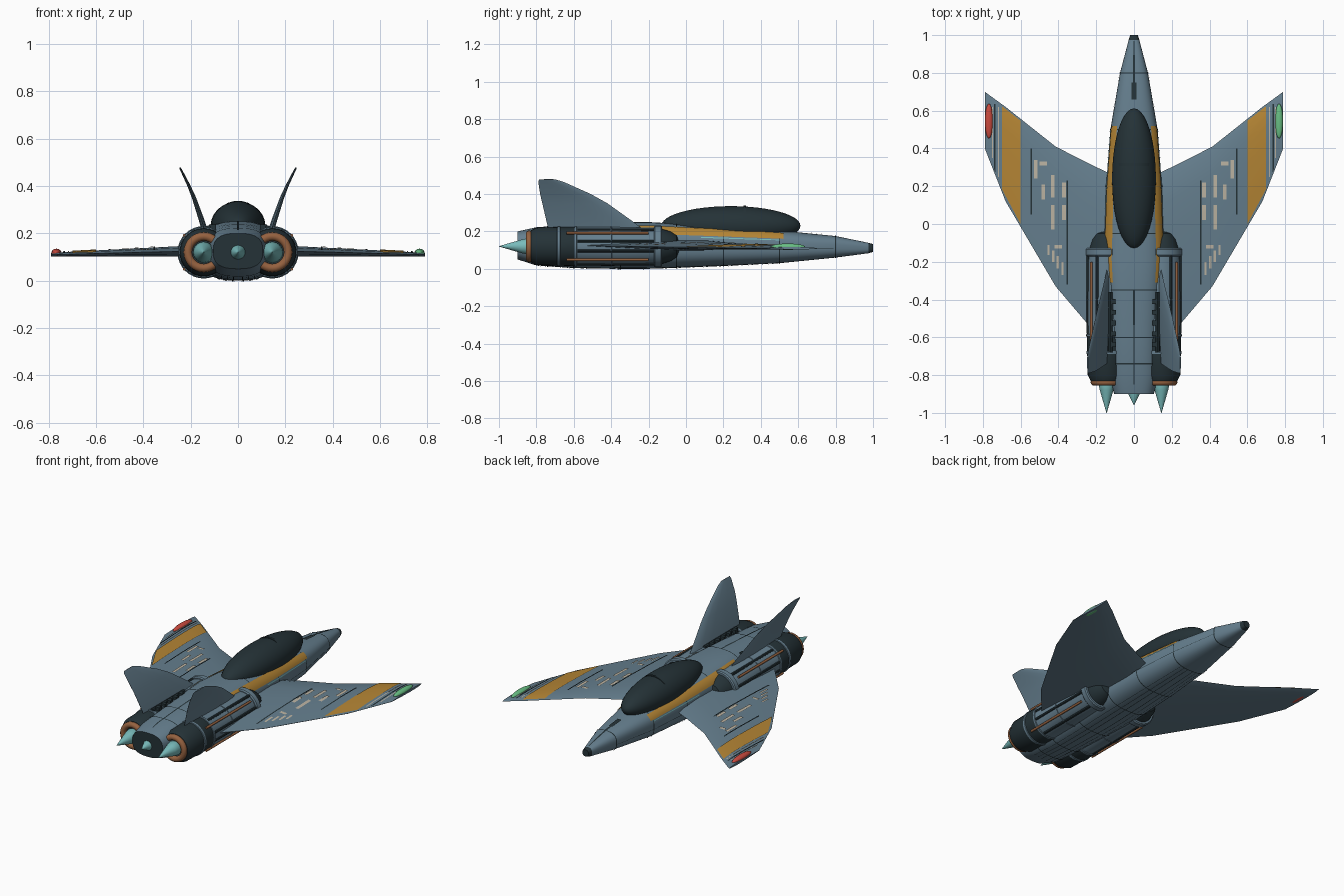
import bpy, bmesh
from math import sin, cos, pi, copysign
from mathutils import Vector

old = bpy.data.objects.get("Cube")
if old:
    bpy.data.objects.remove(old)

made = []


def material(name, rgb):
    m = bpy.data.materials.new(name)
    m.use_nodes = True
    m.diffuse_color = (*rgb, 1)
    m.node_tree.nodes["Principled BSDF"].inputs["Base Color"].default_value = (*rgb, 1)
    return m


HULL = material("slate blue hull", (.13, .21, .27))
DARK = material("charcoal", (.018, .032, .038))
AMBER = material("amber paint", (.46, .235, .035))
COPPER = material("copper", (.30, .12, .05))
TEAL = material("teal glow", (.19, .50, .50))
RED = material("red lamp", (.60, .07, .05))
GREEN = material("green lamp", (.14, .52, .23))
CREAM = material("cream paint", (.50, .45, .36))


def finish(name, bm, mats):
    me = bpy.data.meshes.new(name)
    bm.to_mesh(me)
    bm.free()
    for m in mats:
        me.materials.append(m)
    ob = bpy.data.objects.new(name, me)
    bpy.context.collection.objects.link(ob)
    made.append(ob)
    return ob


def loft(name, rings, mats, pick=lambda i: 0):
    """Closed skin through rings; pick gives the material of each span and cap."""
    bm = bmesh.new()
    rows = [[bm.verts.new(p) for p in r] for r in rings]
    n = len(rows[0])
    for i in range(len(rows) - 1):
        for j in range(n):
            k = (j + 1) % n
            f = bm.faces.new((rows[i][j], rows[i][k], rows[i + 1][k], rows[i + 1][j]))
            f.material_index = pick(i)
    bm.faces.new(rows[0]).material_index = pick(-1)
    bm.faces.new(rows[-1]).material_index = pick(len(rows) - 1)
    bmesh.ops.recalc_face_normals(bm, faces=bm.faces)
    return finish(name, bm, mats)


def lathe(name, x, z, profile, mats, pick=lambda i: 0, n=32):
    """Turned part around an axis along y."""
    rings = [[(x + r * cos(2 * pi * j / n), y, z + r * sin(2 * pi * j / n)) for j in range(n)]
             for y, r in profile]
    return loft(name, rings, mats, pick)


def rod(name, x, z, y0, y1, r, mat, n=12):
    return lathe(name, x, z, [(y0, r), (y1, r)], [mat], n=n)


def steps(a, b, n):
    return [a + (b - a) * i / n for i in range(n + 1)]


def sheet(name, f, us, vs, mat):
    """Thin painted plate that follows a surface function."""
    bm = bmesh.new()
    g = [[bm.verts.new(f(u, v)) for v in vs] for u in us]
    for i in range(len(us) - 1):
        for j in range(len(vs) - 1):
            bm.faces.new((g[i][j], g[i + 1][j], g[i + 1][j + 1], g[i][j + 1]))
    return finish(name, bm, [mat])


def lerp(table, t):
    """Piecewise linear lookup; the first column ascends."""
    t = min(max(t, table[0][0]), table[-1][0])
    for a, b in zip(table, table[1:]):
        if t <= b[0]:
            k = (t - a[0]) / (b[0] - a[0])
            return [p + (q - p) * k for p, q in zip(a[1:], b[1:])]


# Fuselage: y, half width, bottom, top
BODY = [(-.9, .105, .05, .2), (-.8, .13, .018, .222), (-.6, .135, .004, .237),
        (-.35, .15, 0, .25), (-.2, .163, 0, .25), (.2, .148, .015, .226),
        (.5, .125, .03, .205), (.8, .074, .06, .175), (.975, .028, .083, .139),
        (1, .02, .09, .132)]


def skin(y, a, off=0):
    w, lo, hi = lerp(BODY, y)
    e = 2 / 2.7
    c, s = cos(a), sin(a)
    return Vector(((w + off) * copysign(abs(c) ** e, c), y,
                   (lo + hi) / 2 + ((hi - lo) / 2 + off) * copysign(abs(s) ** e, s)))


loft("fuselage", [[skin(b[0], 2 * pi * j / 48) for j in range(48)] for b in BODY],
     [HULL, DARK], lambda i: 1 if i in (-1, 8, 9) else 0)


def patch(name, y0, y1, a0, a1, mat, ny=1, na=6, off=.003):
    sheet(name, lambda y, a: skin(y, a, off), steps(y0, y1, ny), steps(a0, a1, na), mat)


for y in (.8, .5, .2, -.05, -.35, -.6, -.74):
    patch("hull_seam", y - .003, y + .003, 0, 2 * pi, DARK, na=48)
patch("spine_seam", -.85, -.35, pi / 2 - .008, pi / 2 + .008, DARK, 10, 1)
patch("nose_probe_line", .68, .97, pi / 2 - .03, pi / 2 + .03, DARK, 8, 1, .004)
patch("nose_probe_base", .66, .75, pi / 2 - .07, pi / 2 + .07, DARK, 2, 2, .005)
for a in (1.15, 1.5, 1.8):
    patch("belly_seam", -.8, .5, -a - .01, -a + .01, DARK, 14, 1)
    patch("belly_seam", -.8, .5, a - pi - .01, a - pi + .01, DARK, 14, 1)
for side, name in ((1, "left"), (-1, "right")):
    def arc(a0, a1):
        return (a0, a1) if side > 0 else (pi - a1, pi - a0)
    patch(name + "_shoulder_stripe", -.31, .52, *arc(.38, .89), AMBER, 20, 6, .004)
    patch(name + "_side_light_line", .08, .5, *arc(.27, .32), TEAL, 10, 1, .004)
    patch(name + "_side_seam", -.1, .8, *arc(-.09, -.07), DARK, 12, 1)

# Canopy and its frame
bpy.ops.mesh.primitive_uv_sphere_add(segments=40, ring_count=24, location=(0, .24, .23))
canopy = bpy.context.object
canopy.name = "canopy"
canopy.scale = (.116, .372, .105)
canopy.data.materials.append(DARK)
made.append(canopy)
lathe("canopy_frame", 0, .227, [(.308, .108), (.308, .1105), (.322, .1105), (.322, .108)], [DARK])

# Tail end glow cone
lathe("centre_exhaust", 0, .12, [(-.96, .001), (-.9, .03), (-.89, .03)], [TEAL], n=20)

# Forward swept wings: x, leading y, trailing y, middle z, half thickness
WING = [(.1, .25, -.56, .125, .028), (.155, .28, -.56, .125, .027),
        (.245, .323, -.53, .124, .022), (.415, .41, -.33, .12, .017),
        (.68, .62, .12, .113, .011), (.79, .70, .40, .11, .007)]
CAMBER = [(0, 0), (.06, .55), (.2, .95), (.4, 1), (.7, .65), (1, .05)]


def wing_top(x, y, off=.004):
    lead, trail, mid, h = lerp(WING, abs(x))
    return Vector((x, y, mid + h * lerp(CAMBER, (lead - y) / (lead - trail))[0] + off))


def aerofoil(lead, trail, place):
    """Lens section; place maps chord position and bulge to a point."""
    up = [place(lead + (trail - lead) * s, b) for s, b in CAMBER]
    down = [place(lead + (trail - lead) * s, -b) for s, b in CAMBER[1:]]
    return up + down[::-1]


# Tail fins: z, x, leading y, trailing y, half thickness
FIN = [(.19, .135, -.2, -.73, .012), (.25, .152, -.28, -.745, .011),
       (.35, .186, -.42, -.768, .008), (.4, .207, -.51, -.78, .006),
       (.465, .239, -.655, -.79, .004), (.478, .246, -.7, -.785, .003)]

# Cream marks: x0, x1, y0, y1
MARKS = [(.36, .38, .02, .1), (.36, .38, .14, .22), (.42, .44, -.03, .1),
         (.42, .44, .14, .26), (.38, .42, -.13, -.11), (.47, .49, .13, .21),
         (.51, .53, .24, .34), (.46, .5, .31, .33)]
MARKS += [(.372 + .025 * i, .384 + .025 * i, -.27 + .035 * i, -.2 + .03 * i) for i in range(4)]
LINES = [(.35, .358, -.32, .23), (.54, .548, .05, .4), (.732, .74, .27, .635)]

for side, name in ((1, "left"), (-1, "right")):
    loft(name + "_wing", [aerofoil(l, t, lambda y, b: (side * x, y, z + h * b))
                          for x, l, t, z, h in WING], [HULL])
    loft(name + "_tail_fin", [aerofoil(l, t, lambda y, b: (side * (x + h * b), y, z - .4 * h * b))
                              for z, x, l, t, h in FIN], [HULL])

    def wing_plate(part, x0, x1, y0, y1, mat):
        """Plate clipped to the wing outline."""
        def f(x, v):
            lead, trail = lerp(WING, abs(x))[:2]
            a, b = max(y0, trail + .015), min(y1, lead - .01)
            return wing_top(x, a + (b - a) * v)
        sheet(name + part, f, sorted((side * x0, side * x1)), steps(0, 1, 16), mat)

    wing_plate("_wing_band", .6, .7, -1, 1, AMBER)
    wing_plate("_wing_pinstripe", .714, .72, .25, .62, CREAM)
    wing_plate("_wing_pinstripe", .746, .751, .35, .62, CREAM)
    for m in LINES:
        wing_plate("_wing_seam", *m, DARK)
    for m in MARKS:
        wing_plate("_wing_mark", *m, CREAM)

    # Wing tip lamp
    bpy.ops.mesh.primitive_uv_sphere_add(segments=20, ring_count=12,
                                         location=(side * .768, .545, .118))
    lamp = bpy.context.object
    lamp.name = name + "_tip_lamp"
    lamp.scale = (.021, .092, .017)
    lamp.data.materials.append(GREEN if side > 0 else RED)
    made.append(lamp)

    # Engine nacelle with dark intake dome, dark rear collar and hollow nozzle
    ex, ez = side * .145, .12
    lathe(name + "_engine", ex, ez,
          [(-.79, .05), (-.83, .06), (-.83, .085), (-.8, .1), (-.6, .105), (-.59, .103),
           (-.4, .104), (-.16, .1), (-.13, .094), (-.08, .078), (-.05, .058), (-.035, .02)],
          [HULL, DARK], lambda i: 0 if i in (5, 6) else 1)
    for y, w, r in ((-.15, .022, .111), (-.59, .008, .108), (-.68, .01, .107), (-.4, .004, .107)):
        lathe(name + "_engine_band", ex, ez,
              [(y - w, r - .006), (y - w * .7, r), (y + w * .7, r), (y + w, r - .006)], [HULL])
    bpy.ops.mesh.primitive_torus_add(location=(ex, -.838, ez), rotation=(pi / 2, 0, 0),
                                     major_radius=.067, minor_radius=.018,
                                     major_segments=32, minor_segments=12)
    ring = bpy.context.object
    ring.name = name + "_nozzle_ring"
    ring.data.materials.append(COPPER)
    made.append(ring)
    lathe(name + "_exhaust_cone", ex, ez,
          [(-1, .001), (-.88, .036), (-.84, .045), (-.8, .03)], [TEAL], n=24)

    # Pipes and dark grooves along the nacelle
    for a in (-.72, .72):
        rod(name + "_copper_pipe", ex + side * .108 * cos(a), ez + .108 * sin(a),
            -.64, -.2, .007, COPPER)
    for a in (-1.2, -.25, .25, 1.05):
        rod(name + "_engine_groove", ex + side * .1 * cos(a), ez + .1 * sin(a),
            -.58, -.17, .009, DARK, 8)

    # Comb shaped vents beside the spine
    rod(name + "_vent_rail", side * .125, .222, -.68, -.36, .012, DARK, 8)
    for i in range(5):
        bpy.ops.mesh.primitive_cube_add(size=1, location=(side * .108, -.41 - .057 * i, .226))
        tooth = bpy.context.object
        tooth.name = name + "_vent_tooth"
        tooth.scale = (.028, .026, .022)
        tooth.data.materials.append(DARK)
        made.append(tooth)

# Smooth shading with sharp edges kept
bpy.ops.object.select_all(action="DESELECT")
for ob in made:
    ob.select_set(True)
bpy.context.view_layer.objects.active = made[0]
bpy.ops.object.shade_smooth_by_angle(angle=.6)
